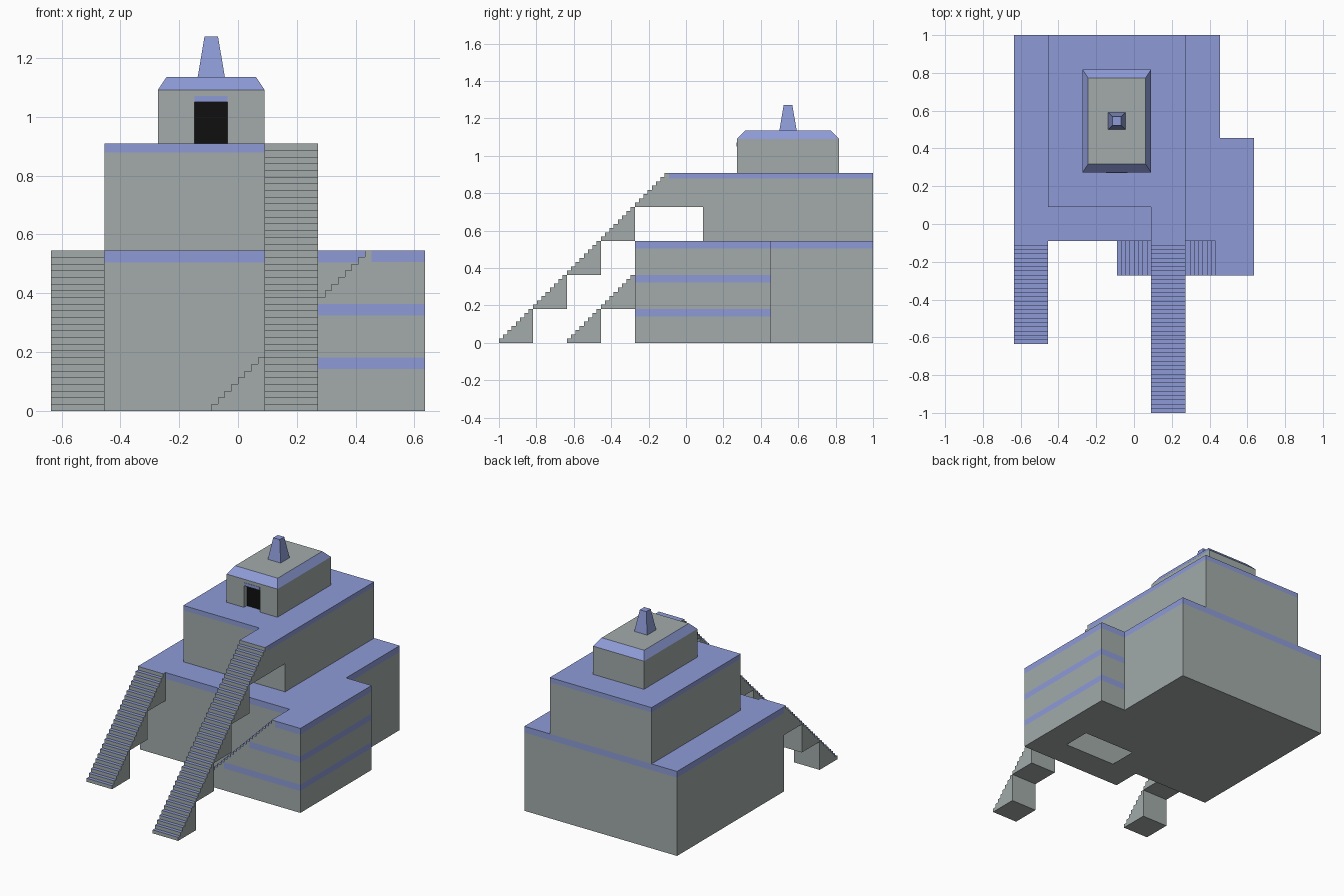
import bpy, bmesh
from mathutils import Vector

if "Cube" in bpy.data.objects:
    bpy.data.objects.remove(bpy.data.objects["Cube"])

U = 2 / 11            # the whole building sits on this module
STEPS = 8             # steps per module of stair


def material(name, color):
    m = bpy.data.materials.new(name)
    m.diffuse_color = color
    m.use_nodes = True
    m.node_tree.nodes["Principled BSDF"].inputs["Base Color"].default_value = m.diffuse_color
    return m


STONE = material("stone", (0.36, 0.41, 0.40, 1))
BLUE = material("blue_trim", (0.27, 0.33, 0.68, 1))
BLACK = material("dark_opening", (0.005, 0.005, 0.005, 1))


def finish(name, bm):
    bmesh.ops.remove_doubles(bm, verts=bm.verts, dist=1e-5)
    mesh = bpy.data.meshes.new(name)
    bm.to_mesh(mesh)
    bm.free()
    for m in (STONE, BLUE, BLACK):
        mesh.materials.append(m)
    ob = bpy.data.objects.new(name, mesh)
    bpy.context.collection.objects.link(ob)
    return ob


def face(bm, pts, mat=0):
    f = bm.faces.new([bm.verts.new(p) for p in pts])
    f.material_index = mat
    return f


def rect(x0, x1, y0, y1):
    return [(x0, y0), (x1, y0), (x1, y1), (x0, y1)]


def stack(name, rings, side_mats, top=1, bottom=True, extra=()):
    """Rings of (outline, z) joined by quads, one material per storey."""
    bm = bmesh.new()
    for (a, za), (b, zb), mat in zip(rings, rings[1:], side_mats):
        n = len(a)
        for i in range(n):
            j = (i + 1) % n
            face(bm, [(*a[i], za), (*a[j], za), (*b[j], zb), (*b[i], zb)], mat)
    face(bm, [(*p, rings[-1][1]) for p in rings[-1][0]], top)
    if bottom:
        face(bm, [(*p, rings[0][1]) for p in reversed(rings[0][0])])
    for quad in extra:
        face(bm, [(*p, rings[0][1]) for p in reversed(quad)])
    return finish(name, bm)


def banded(name, outline, z0, bands, **kw):
    """Straight walls from z0 with blue bands at the given heights."""
    levels = [z0] + [z for b in bands for z in b]
    return stack(name, [(outline, z) for z in levels], [0, 1] * len(bands), **kw)


def stair(name, start, run, across, blocks):
    """Flight of triangular stepped blocks, each one module higher and further."""
    bm = bmesh.new()
    start, run, across, up = Vector(start), Vector(run), Vector(across), Vector((0, 0, 1))
    s = U / STEPS
    for k in range(blocks):
        o = start + (run + up) * U * k
        prof = [o]
        for i in range(STEPS):
            prof += [o + run * s * i + up * s * (i + 1),
                     o + (run + up) * s * (i + 1)]
        prof.append(o + run * U)
        far = [p + across * U for p in prof]
        n = len(prof)
        for i in range(n):
            j = (i + 1) % n
            tread = i % 2 == 1 and i < n - 1
            face(bm, [prof[i], prof[j], far[j], far[i]], int(tread))
        face(bm, prof)
        face(bm, far[::-1])
    bmesh.ops.recalc_face_normals(bm, faces=bm.faces)
    return finish(name, bm)


# Lower storey, its underside open beside the right front corner
X0, X1 = -3.5 * U, 2.5 * U
banded("lower_storey", rect(X0, X1, -U / 2, 1), 0, [(0.505, 3 * U)], bottom=False,
       extra=[rect(X0, X1, U / 2, 1), rect(X0, U / 2, -U / 2, U / 2)])

# Upper storey and the landing at the head of the long stair
banded("upper_storey", rect(-2.5 * U, 1.5 * U, U / 2, 1), 3 * U, [(0.878, 5 * U)], bottom=False)
banded("stair_landing", rect(U / 2, 1.5 * U, -U / 2, U / 2), 4 * U, [(0.878, 5 * U)])

# Banded side tower wrapping the right front corner
b1, b2, b3 = [(k * U - 0.04, k * U) for k in (1, 2, 3)]
banded("side_tower", rect(2.5 * U, 3.5 * U, -1.5 * U, 2.5 * U), 0, [b1, b2, b3])

# Solid banded blocks carrying the side stair
banded("side_stair_base", rect(U / 2, 2.5 * U, -1.5 * U, -U / 2), 0, [b1])
banded("side_stair_upper_base", rect(1.5 * U, 2.5 * U, -1.5 * U, -U / 2), U, [b2], bottom=False)

# Three flights of steps
stair("side_stair", (-U / 2, -1.5 * U, 0), (1, 0, 0), (0, 1, 0), 3)
stair("left_stair", (-3.5 * U, -3.5 * U, 0), (0, 1, 0), (1, 0, 0), 3)
stair("long_stair", (U / 2, -1, 0), (0, 1, 0), (1, 0, 0), 5)

# Shrine walls with a shallow doorway notch, closed above by the wall head
x0, x1, y0, y1 = -1.5 * U, 0.5 * U, 1.5 * U, 4.5 * U
dl, dr, dy, dz = -0.148, -0.035, y0 + 0.03, 1.052
notched = [(x0, y0), (dl, y0), (dl, dy), (dr, dy), (dr, y0), (x1, y0), (x1, y1), (x0, y1)]
stack("shrine_walls", [(notched, 5 * U), (notched, dz)], [0], top=0, bottom=False)
stack("shrine_wall_head", [(rect(x0, x1, y0, y1), dz), (rect(x0, x1, y0, y1), 6 * U)], [0], top=0)

# Black door and blue lintel
bm = bmesh.new()
e = 0.002
face(bm, [(dl, dy - e, 5 * U), (dr, dy - e, 5 * U), (dr, dy - e, dz), (dl, dy - e, dz)], 2)
finish("door", bm)
lintel = rect(dl, dr, y0 - e, y0 + 0.02)
stack("door_lintel", [(lintel, dz - e), (lintel, 1.07)], [1])

# Sloped roof with a grey flat top, and the tapered finial
stack("shrine_roof", [(rect(x0, x1, y0, y1), 6 * U),
                      (rect(x0 + 0.03, x1 - 0.03, y0 + 0.045, y1 - 0.045), 1.136)], [1], top=0)


def square(h):
    return rect(-U / 2 - h, -U / 2 + h, 3 * U - h, 3 * U + h)


stack("finial", [(square(0.046), 1.136), (square(0.023), 7 * U)], [1], bottom=False)
